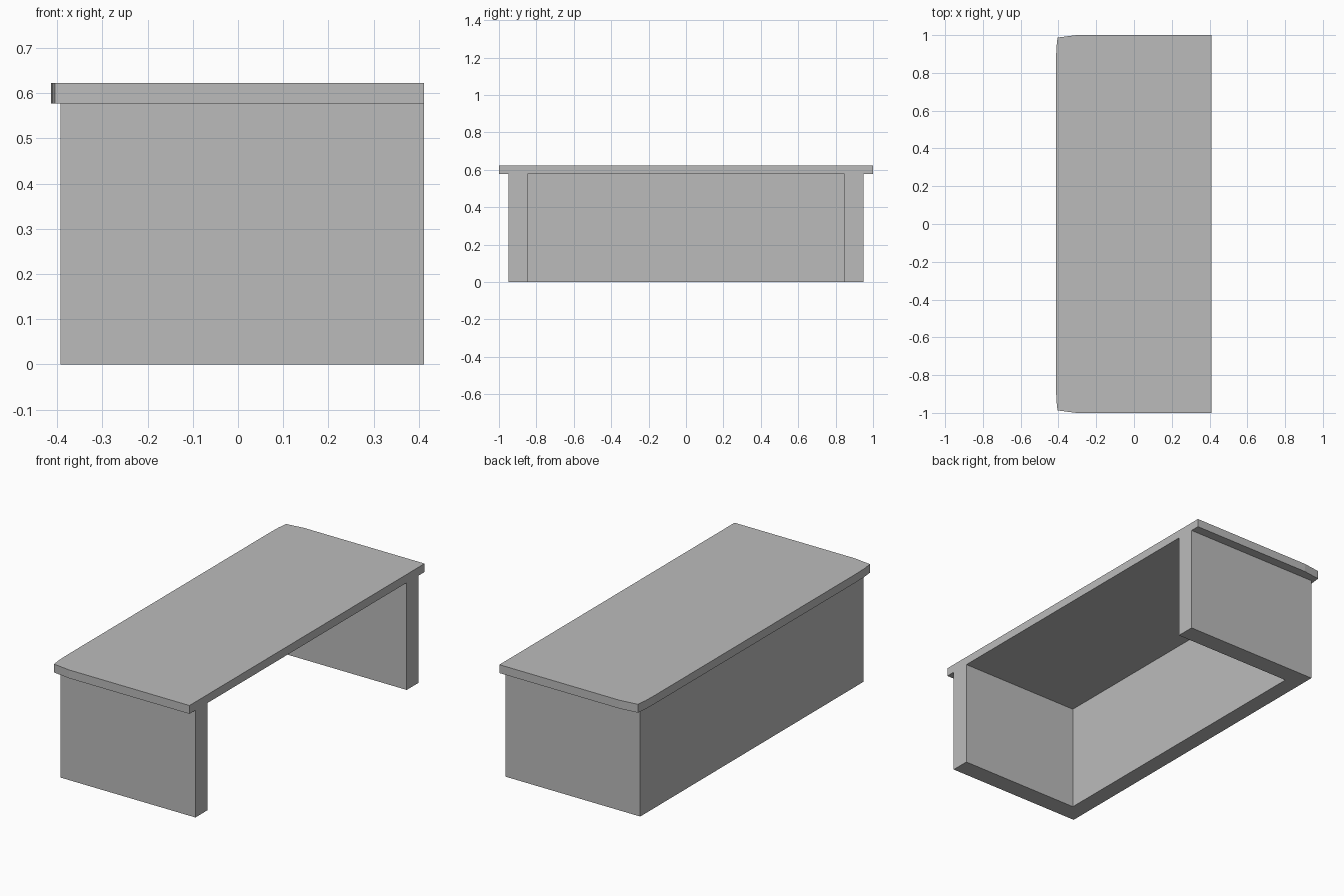
import bpy
import bmesh

cube = bpy.data.objects.get("Cube")
if cube:
    bpy.data.objects.remove(cube, do_unlink=True)

grey = bpy.data.materials.new("plain grey")
grey.use_nodes = True
colour = (0.5, 0.5, 0.5, 1)
grey.diffuse_color = colour
grey.node_tree.nodes["Principled BSDF"].inputs["Base Color"].default_value = colour


def slab(name, half_outline, z0, z1):
    """Mirror a half outline across y = 0 and extrude it from z0 to z1."""
    outline = half_outline + [(x, -y) for x, y in reversed(half_outline)]
    bm = bmesh.new()
    face = bm.faces.new([bm.verts.new((x, y, z0)) for x, y in outline])
    result = bmesh.ops.extrude_face_region(bm, geom=[face], use_keep_orig=True)
    top = [v for v in result["geom"] if isinstance(v, bmesh.types.BMVert)]
    bmesh.ops.translate(bm, vec=(0, 0, z1 - z0), verts=top)
    bmesh.ops.recalc_face_normals(bm, faces=bm.faces)
    mesh = bpy.data.meshes.new(name)
    bm.to_mesh(mesh)
    bm.free()
    mesh.materials.append(grey)
    obj = bpy.data.objects.new(name, mesh)
    bpy.context.collection.objects.link(obj)
    return obj


open_x, back_x = 0.411, -0.392
top_bottom, top_height = 0.577, 0.622

# U-shaped base: two end panels joined by the back panel
slab("base_panels",
     [(back_x + 0.09, 0.848), (open_x, 0.848), (open_x, 0.949), (back_x, 0.949)],
     0, top_bottom)

# Table top with eased corners on the closed side
slab("table_top",
     [(open_x, 1.0), (-0.305, 1.0), (-0.405, 0.987), (-0.411, 0.93), (-0.413, 0.85)],
     top_bottom, top_height)
